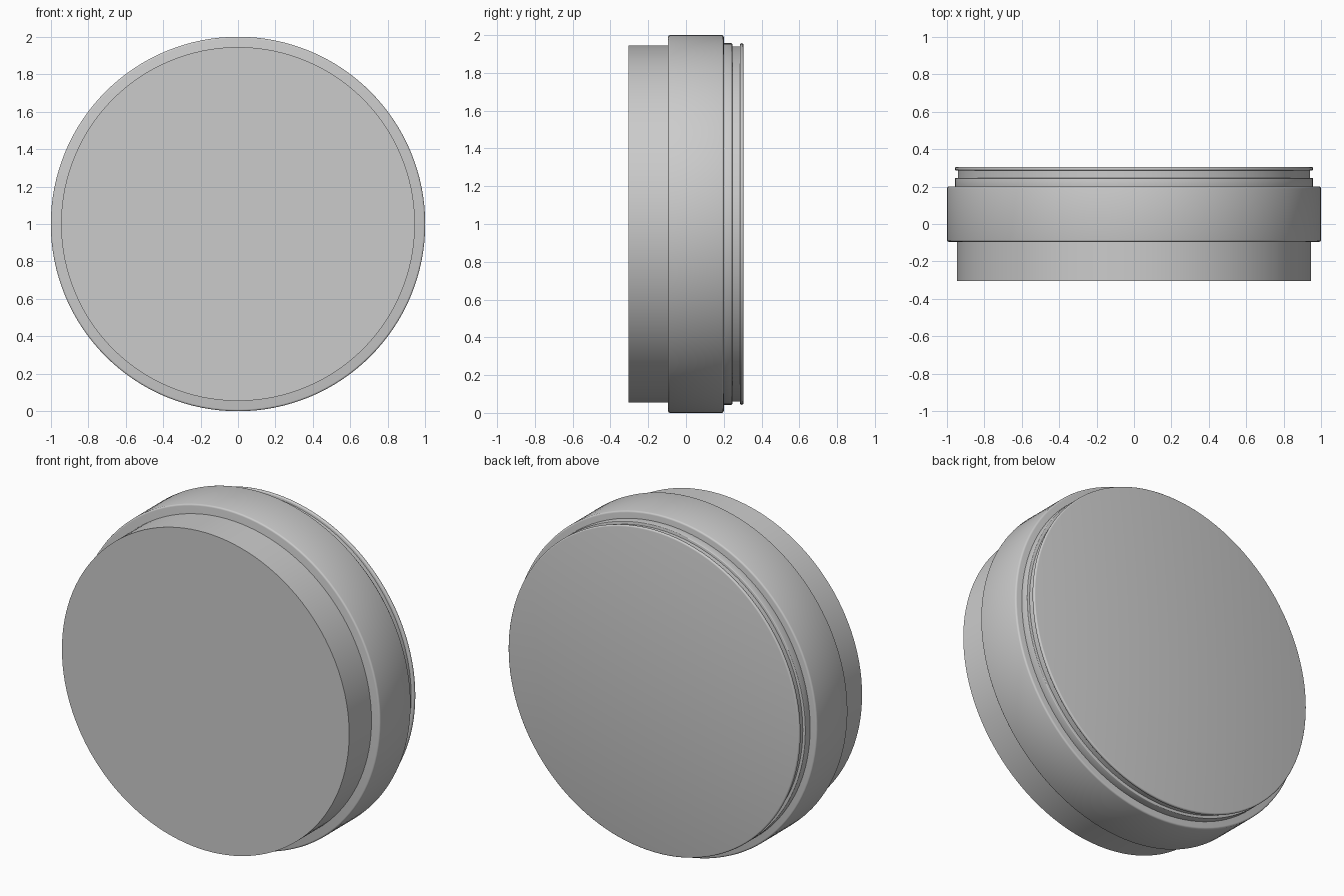
import bpy, math

cube = bpy.data.objects.get("Cube")
if cube:
    bpy.data.objects.remove(cube, do_unlink=True)

grey = bpy.data.materials.new("plain grey")
grey.use_nodes = True
colour = (0.6, 0.6, 0.6, 1)
grey.diffuse_color = colour
grey.node_tree.nodes["Principled BSDF"].inputs["Base Color"].default_value = colour


def disc(name, radius, y_front, y_back, bevel=0.0):
    """Closed round disc along the y axis, with optional rounded rims."""
    bpy.ops.mesh.primitive_cylinder_add(
        vertices=128, radius=radius, depth=y_back - y_front,
        location=(0, (y_front + y_back) / 2, 1), rotation=(math.pi / 2, 0, 0))
    ob = bpy.context.object
    ob.name = name
    ob.data.materials.append(grey)
    if bevel:
        mod = ob.modifiers.new("rounded rims", "BEVEL")
        mod.width = bevel
        mod.segments = 3
        mod.limit_method = "ANGLE"
        mod.angle_limit = math.radians(40)
        bpy.ops.object.modifier_apply(modifier=mod.name)
    bpy.ops.object.shade_smooth_by_angle(angle=math.radians(35))
    return ob


# Front drum and wide main band
disc("front_drum", 0.945, -0.305, -0.09)
disc("main_band", 1.0, -0.095, 0.2, 0.01)

# Stepped back: collar, groove and rounded rim
disc("back_collar", 0.957, 0.19, 0.245, 0.004)
disc("back_groove", 0.94, 0.235, 0.295)
disc("back_rim", 0.957, 0.285, 0.305, 0.008)
